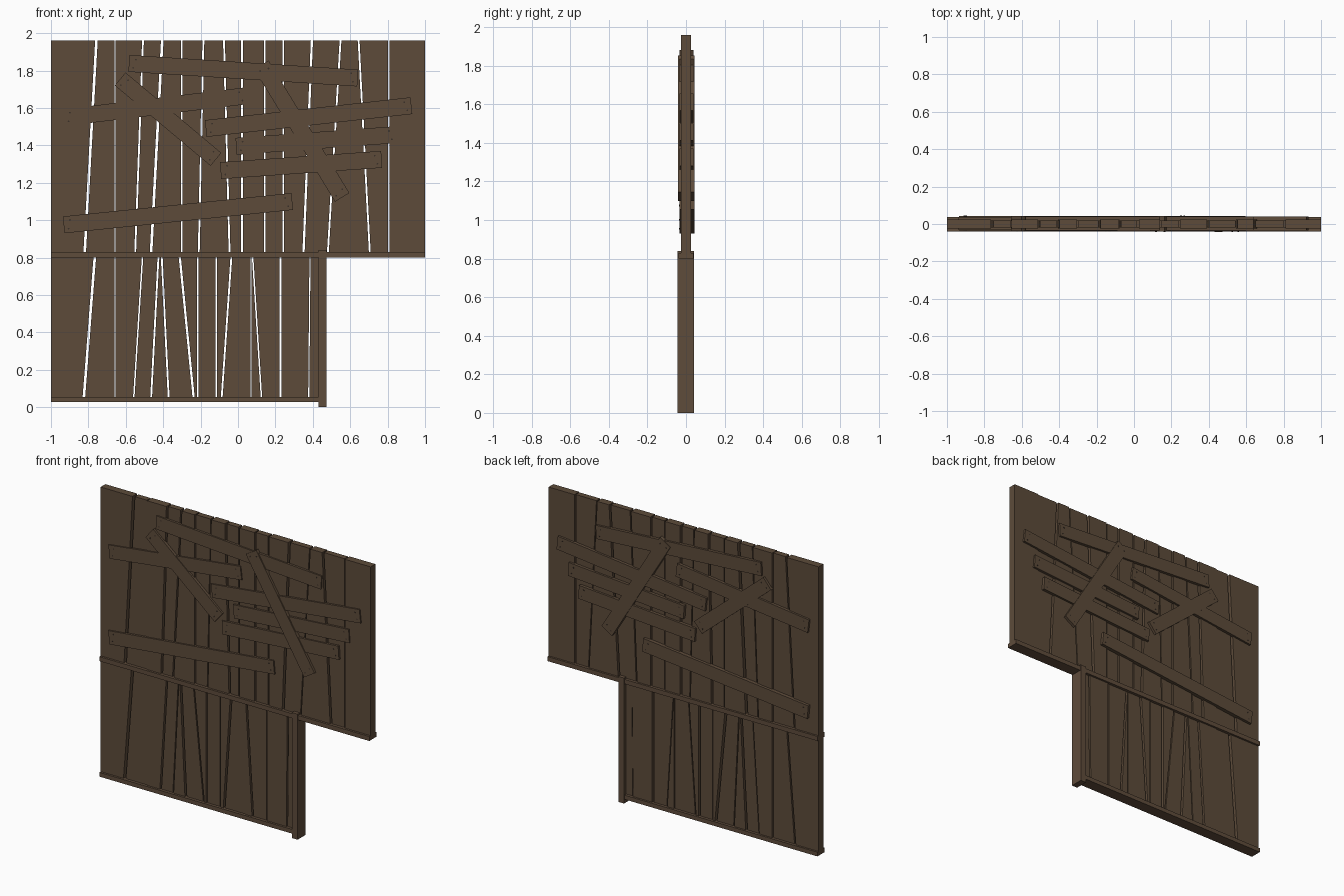
import bpy, bmesh, math
from mathutils import Vector

if "Cube" in bpy.data.objects:
    bpy.data.objects.remove(bpy.data.objects["Cube"])


def material(name, rgb):
    m = bpy.data.materials.new(name)
    lin = [((c / 255 + 0.055) / 1.055) ** 2.4 for c in rgb]
    m.diffuse_color = (*lin, 1)
    m.use_nodes = True
    m.node_tree.nodes["Principled BSDF"].inputs["Base Color"].default_value = m.diffuse_color
    return m


WOOD = material("weathered_brown_wood", (93, 75, 58))
FRAME = material("frame_brown_wood", (95, 76, 59))
NAIL = material("dark_nail", (58, 48, 40))


def prism(name, outline, y0, y1, mat):
    """Extrude an x/z outline from y0 to y1."""
    bm = bmesh.new()
    a = [bm.verts.new((x, y0, z)) for x, z in outline]
    b = [bm.verts.new((x, y1, z)) for x, z in outline]
    bm.faces.new(a)
    bm.faces.new(b[::-1])
    n = len(a)
    for i in range(n):
        j = (i + 1) % n
        bm.faces.new((a[j], a[i], b[i], b[j]))
    bmesh.ops.recalc_face_normals(bm, faces=bm.faces[:])
    me = bpy.data.meshes.new(name)
    bm.to_mesh(me)
    bm.free()
    me.materials.append(mat)
    ob = bpy.data.objects.new(name, me)
    bpy.context.collection.objects.link(ob)
    return ob


def box(name, x0, x1, z0, z1, y0, y1, mat):
    return prism(name, [(x0, z0), (x1, z0), (x1, z1), (x0, z1)], y0, y1, mat)


def wall(name, left, right, z0, z1, gaps):
    """Row of boards separated by slanted gaps (top x, bottom x, half width)."""
    edges = [(left, left, 0)] + gaps + [(right, right, 0)]
    for i in range(len(edges) - 1):
        (lt, lb, lw), (rt, rb, rw) = edges[i], edges[i + 1]
        h = 0.025 if i % 2 == 0 else 0.019
        prism(f"{name}_{i + 1}",
              [(lb + lw, z0), (rb - rw, z0), (rt - rw, z1), (lt + lw, z1)],
              -h, h, WOOD)


# Upper and lower board walls
wall("upper_board", -1, 1, 0.82, 1.96, [
    (-.757, -.820, .007), (-.658, -.658, .003), (-.508, -.550, .005),
    (-.405, -.465, .007), (-.300, -.300, .004), (-.185, -.210, .005),
    (-.075, -.045, .005), (.022, .022, .006), (.142, .142, .004),
    (.242, .242, .005), (.395, .350, .006), (.548, .480, .005),
    (.645, .705, .005), (.806, .806, .003)])
wall("lower_board", -1, .435, 0.04, 0.81, [
    (-.765, -.825, .007), (-.658, -.658, .003), (-.510, -.558, .004),
    (-.425, -.465, .005), (-.408, -.370, .005), (-.312, -.236, .006),
    (-.215, -.215, .004), (-.115, -.115, .004), (-.035, -.088, .005),
    (.070, .070, .003), (.078, .126, .004), (.228, .228, .005),
    (.385, .378, .003)])

# Frame rails and doorway post
box("middle_rail", -1, 1, .80, .83, -.039, .038, FRAME)
box("bottom_rail", -1, .435, .027, .055, -.039, .038, FRAME)
box("door_post", .43, .472, 0, .84, -.044, .042, FRAME)

# Nailed repair planks: (name, start, end, front depth, back depth)
planks = [
    ("top_plank", (-.583, 1.838), (.64, 1.76), .034, .039),
    ("left_plank", (-.932, 1.548), (.045, 1.665), .033, .038),
    ("left_diagonal_plank", (-.63, 1.755), (-.118, 1.325), .038, .042),
    ("right_plank_a", (-.172, 1.490), (.927, 1.612), .034, .039),
    ("right_plank_b", (-.01, 1.395), (.845, 1.457), .033, .038),
    ("right_plank_c", (-.093, 1.265), (.768, 1.325), .034, .039),
    ("low_plank", (-.932, .975), (.29, 1.10), .035, .044),
    ("right_diagonal_plank", (.125, 1.83), (.557, 1.122), .041, .043),
]
for name, p, q, front, back in planks:
    p, q = Vector(p), Vector(q)
    d = (q - p).normalized()
    n = Vector((-d.y, d.x)) * 0.045
    outline = [p - n, q - n, q + n, p + n]
    prism(name + "_front", outline, -front, -.017, WOOD)
    prism(name + "_back", outline, .017, back, WOOD)
    # Nail heads, two at each end on both faces
    k = 0
    for end, s in ((p, 1), (q, -1)):
        for o in (-.5, .5):
            c = end + d * s * (.03 + .012 * o) + n * o
            ring = [(c.x + .005 * math.cos(t * math.pi / 3),
                     c.y + .005 * math.sin(t * math.pi / 3)) for t in range(6)]
            k += 1
            prism(f"{name}_nail_front_{k}", ring, -front - .001, -front + .003, NAIL)
            prism(f"{name}_nail_back_{k}", ring, back - .003, back + .001, NAIL)
